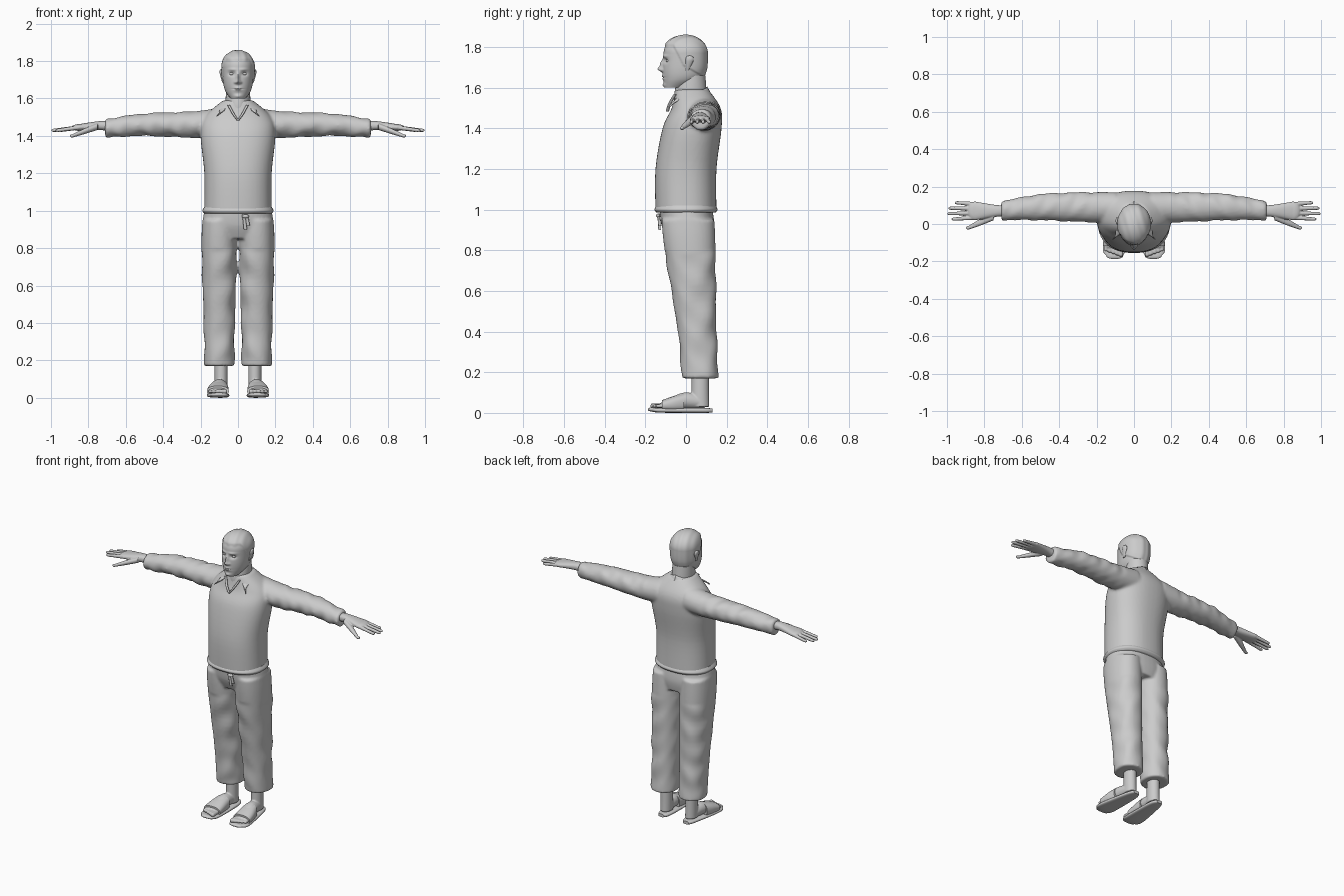
import bpy, bmesh
from math import sin, cos, pi, exp, copysign
from mathutils import Matrix, Vector

cube = bpy.data.objects.get("Cube")
if cube:
    bpy.data.objects.remove(cube)

grey = bpy.data.materials.new("plain_grey")
grey.use_nodes = True
shade = (0.6, 0.6, 0.6, 1)
grey.diffuse_color = shade
grey.node_tree.nodes["Principled BSDF"].inputs["Base Color"].default_value = shade


def ring(wide, deep, x=0, y=0, z=0):
    """One elliptical cross-section: centre followed by its two radii."""
    return Vector((x, y, z, wide, deep))


def spline(before, start, end, after, t):
    curve = 2 * before - 5 * start + 4 * end - after + t * (3 * (start - end) + after - before)
    return start + t / 2 * (end - before + t * curve)


def loft(axis, *rings, sides=32, steps=6, power=2.0, dome=0):
    """Skin smoothly through rings facing an axis; dome is the length of a rounded tip."""
    along = "xyz".index(axis)
    across, up = [i for i in range(3) if i != along]

    def add(bm):
        keys = [rings[0], *rings, rings[-1]]
        rows = [spline(*keys[i:i + 4], s / steps) for i in range(len(rings) - 1) for s in range(steps)]
        rows.append(rings[-1])
        if dome:
            for s in range(1, steps + 1):
                angle = pi / 2 * s / (steps + 0.3)
                tip = rings[-1].copy()
                tip[along] += dome * sin(angle)
                tip[3] *= cos(angle)
                tip[4] *= cos(angle)
                rows.append(tip)
        loops = []
        for row in rows:
            loop = []
            for j in range(sides):
                c, s = cos(2 * pi * j / sides), sin(2 * pi * j / sides)
                co = Vector(row[:3])
                co[across] += row[3] * copysign(abs(c) ** (2 / power), c)
                co[up] += row[4] * copysign(abs(s) ** (2 / power), s)
                loop.append(bm.verts.new(co))
            loops.append(loop)
        for low, high in zip(loops, loops[1:]):
            for j in range(sides):
                bm.faces.new((low[j], low[j - 1], high[j - 1], high[j]))
        bm.faces.new(loops[0])
        bm.faces.new(loops[-1])
    return add


def ball(centre, size):
    def add(bm):
        place = Matrix.Translation(centre) @ Matrix.Diagonal((*size, 1))
        bmesh.ops.create_uvsphere(bm, u_segments=20, v_segments=12, radius=1, matrix=place)
    return add


def build(name, *parts, mirror=True, voxel=0, relax=4, warp=None, thickness=0):
    """Join parts into one object, optionally warped, mirrored and fused into one skin."""
    bm = bmesh.new()
    for part in parts:
        part(bm)
    if warp:
        for vert in bm.verts:
            vert.co = warp(vert.co.copy())
    bmesh.ops.recalc_face_normals(bm, faces=bm.faces)
    mesh = bpy.data.meshes.new(name)
    bm.to_mesh(mesh)
    bm.free()
    mesh.materials.append(grey)
    ob = bpy.data.objects.new(name, mesh)
    bpy.context.collection.objects.link(ob)
    bpy.ops.object.select_all(action="DESELECT")
    ob.select_set(True)
    bpy.context.view_layer.objects.active = ob
    bpy.ops.object.shade_smooth_by_angle(angle=0.9)
    if thickness:
        ob.modifiers.new("thickness", "SOLIDIFY").thickness = thickness
    if mirror:
        ob.modifiers.new("mirror", "MIRROR").use_mirror_merge = False
    if voxel:
        blend = ob.modifiers.new("blend", "REMESH")
        blend.mode, blend.voxel_size, blend.use_smooth_shade = "VOXEL", voxel, True
        smooth = ob.modifiers.new("relax", "SMOOTH")
        smooth.factor, smooth.iterations = 0.5, relax


# Sweater: torso and sleeves fused together, with soft folds
def folds(p):
    ripple = 0.004 * sin(p.x * 60 + p.y * 40) * sin(p.x * 20 + p.z * 30)
    return p + Vector((0, ripple, ripple)) if p.x > 0.2 else p


torso = loft("z", ring(wide=0.18, deep=0.15, z=0.99), ring(wide=0.18, deep=0.15, z=1.2),
             ring(wide=0.2, deep=0.145, y=0.03, z=1.4), ring(wide=0.18, deep=0.12, y=0.05, z=1.5),
             ring(wide=0.08, deep=0.08, y=0.03, z=1.59), sides=48, power=2.3)
sleeve = loft("x", ring(wide=0.08, deep=0.08, x=0.1, y=0.09, z=1.47),
              ring(wide=0.08, deep=0.07, x=0.25, y=0.09, z=1.46),
              ring(wide=0.07, deep=0.06, x=0.5, y=0.09, z=1.46),
              ring(wide=0.05, deep=0.05, x=0.71, y=0.07, z=1.44), sides=40, steps=16)
build("sweater", torso, sleeve, voxel=0.009, warp=folds)
build("sweater_hem", loft("z", ring(wide=0.18, deep=0.145, z=0.985), ring(wide=0.19, deep=0.155, z=1),
                          ring(wide=0.18, deep=0.145, z=1.02), sides=48, power=2.3), mirror=False)


# Trousers: hips and loose legs
def creases(p):
    ripple = 0.004 * sin(p.z * 34 + p.x * 25) * sin(p.y * 30 + p.z * 10)
    return p + Vector((ripple, ripple, 0)) if p.z < 0.8 else p


hips = loft("z", ring(wide=0.18, deep=0.13, z=1), ring(wide=0.19, deep=0.13, y=0.01, z=0.92),
            ring(wide=0.17, deep=0.11, y=0.02, z=0.85), sides=48, power=2.3)
leg = loft("z", ring(wide=0.09, deep=0.13, x=0.1, y=0.01, z=0.95),
           ring(wide=0.095, deep=0.125, x=0.1, y=0.02, z=0.8),
           ring(wide=0.083, deep=0.095, x=0.1, y=0.055, z=0.4),
           ring(wide=0.08, deep=0.09, x=0.1, y=0.07, z=0.17), sides=40, steps=16, power=2.2)
build("trousers", hips, leg, voxel=0.008, warp=creases)
cords = [loft("z", ring(0.008, 0.006, x=x, y=-0.135, z=0.98), ring(0.009, 0.006, x=x + 0.01, y=-0.13, z=end))
         for x, end in ((0.03, 0.9), (0.045, 0.92))]
build("drawstring", ball((0.04, -0.137, 0.97), (0.02, 0.01, 0.01)), *cords, mirror=False)

# Hands: palm and thumb, then four evenly spread fingers
hand = [loft("x", ring(wide=0.03, deep=0.025, x=0.68, y=0.07, z=1.45),
             ring(wide=0.032, deep=0.024, x=0.74, y=0.07, z=1.455),
             ring(wide=0.05, deep=0.018, x=0.85, y=0.07, z=1.445), dome=0.04, power=2.3),
        loft("x", ring(wide=0.02, deep=0.018, x=0.75, y=0.04, z=1.45),
             ring(wide=0.018, deep=0.015, x=0.82, y=0.01, z=1.425),
             ring(wide=0.01, deep=0.009, x=0.885, y=-0.02, z=1.4), dome=0.015)]
for i in range(4):
    reach = 0.985 - 0.014 * (i - 1.3) ** 2
    spread = i - 1.5
    hand.append(loft("x", ring(0.012, 0.012, x=0.85, y=0.07 + spread * 0.024, z=1.445),
                     ring(0.009, 0.009, x=reach, y=0.07 + spread * 0.029, z=1.43), sides=16, dome=0.015))
build("hands", *hand, voxel=0.0035, relax=2)

# Feet: ankle, foot and a row of toes
foot = [loft("z", ring(wide=0.035, deep=0.042, x=0.09, y=0.07, z=0.2),
             ring(wide=0.035, deep=0.043, x=0.09, y=0.07, z=0.1),
             ring(wide=0.035, deep=0.045, x=0.09, y=0.07, z=0.03)),
        loft("y", ring(wide=0.03, deep=0.03, x=0.09, y=0.09, z=0.05),
             ring(wide=0.04, deep=0.04, x=0.1, y=-0.01, z=0.06),
             ring(wide=0.05, deep=0.014, x=0.11, y=-0.125, z=0.035))]
for i in range(5):
    x, tip, size = 0.07 + i * 0.02, i * 0.007 - 0.165, 0.013 - i * 0.001
    foot.append(loft("y", ring(size, size, x=x, y=-0.1, z=0.035),
                     ring(size, size, x=x, y=tip, z=0.034), sides=16, dome=-0.01))
build("feet", *foot, voxel=0.0045, relax=2)

# Slip-on sandals: flat sole and wide strap
build("sandal_soles", loft("y", ring(wide=0.02, deep=0.01, x=0.09, y=0.13, z=0.012),
                           ring(wide=0.04, deep=0.012, x=0.09, y=0.08, z=0.012),
                           ring(wide=0.06, deep=0.012, x=0.107, y=-0.12, z=0.013),
                           ring(wide=0.045, deep=0.01, x=0.103, y=-0.17, z=0.017), power=3, dome=-0.018))
build("sandal_straps", loft("y", ring(wide=0.047, deep=0.046, x=0.1, y=-0.01, z=0.05),
                            ring(wide=0.055, deep=0.04, x=0.105, y=-0.06, z=0.043),
                            ring(wide=0.059, deep=0.028, x=0.108, y=-0.117, z=0.035), power=2.4))


# Head: skull shaped by soft bumps, then a raised hair layer
def bump(p, push, wide, high, x=0, z=1.7):
    p.y -= push * exp(-((abs(p.x) - x) / wide) ** 2 - ((p.z - z) / high) ** 2)


def features(p):
    hairline = 1.8 if p.y < -0.06 else max(1.8 - 2 * (p.y + 0.06), 1.7 - 0.6 * max(p.y, 0))
    if p.y < -0.02:
        bump(p, push=0.022, wide=0.011, high=0.012, z=1.69)             # nose tip
        bump(p, push=0.015, wide=0.009, high=0.022, z=1.715)            # nose bridge
        bump(p, push=0.008, wide=0.007, high=0.007, x=0.014, z=1.686)   # nostrils
        bump(p, push=-0.013, wide=0.017, high=0.011, x=0.033, z=1.732)  # eye sockets
        bump(p, push=0.005, wide=0.022, high=0.007, x=0.03, z=1.755)    # brows
        bump(p, push=0.008, wide=0.02, high=0.014, z=1.65)              # lips
        bump(p, push=-0.007, wide=0.024, high=0.003, z=1.65)            # mouth line
        bump(p, push=0.008, wide=0.02, high=0.01, z=1.612)              # chin
    if p.z > hairline:
        lift = min(0.006, (p.z - hairline) / 2) + 0.001 * sin(p.x * 160 + p.y * 50)
        p += (p - Vector((0, 0, 1.74))).normalized() * lift
    return p


skull = loft("z", ring(wide=0.04, deep=0.05, y=-0.055, z=1.6), ring(wide=0.068, deep=0.09, y=-0.02, z=1.64),
             ring(wide=0.08, deep=0.106, y=-0.008, z=1.69), ring(wide=0.084, deep=0.106, y=-0.004, z=1.77),
             sides=112, steps=20, dome=0.084, power=2.1)
build("head", skull, mirror=False, warp=features)
build("eyes", ball((0.033, -0.089, 1.732), (0.0135, 0.01, 0.008)))
build("ears", loft("z", ring(wide=0.004, deep=0.008, x=0.08, y=0.005, z=1.685),
                   ring(wide=0.01, deep=0.02, x=0.087, y=0.016, z=1.73),
                   ring(wide=0.009, deep=0.019, x=0.089, y=0.018, z=1.745), dome=0.012))
build("neck", loft("z", ring(wide=0.06, deep=0.075, y=0.025, z=1.46), ring(wide=0.066, deep=0.08, y=0.022, z=1.56),
                   ring(wide=0.064, deep=0.067, y=0.028, z=1.66)), mirror=False)


# Shirt collar: band round the neck folding out to two points, and the open front edges
def collar(bm):
    count, folds_down, rows = 16, 4, []
    for i in range(count + 1):
        t = i / count
        around = Vector((sin(t * pi * 0.78), cos(t * pi * 0.78), 0))
        top = around * 0.08 + Vector((0, 0.025, 1.605 - 0.045 * t))
        low = around * 0.1 + Vector((0, 0.025, 1.567 - 0.012 * t))
        low = low.lerp(Vector((0.115, -0.086, 1.508)), t ** 5)
        rows.append([bm.verts.new(top.lerp(low, k / folds_down)) for k in range(folds_down + 1)])
    for p, q in zip(rows, rows[1:]):
        for k in range(folds_down):
            bm.faces.new((p[k], q[k], q[k + 1], p[k + 1]))


build("collar", collar, thickness=0.008)
build("neck_opening", loft("z", ring(0.007, 0.008, x=0.05, y=-0.055, z=1.565),
                           ring(0.007, 0.008, x=0.026, y=-0.08, z=1.52),
                           ring(0.006, 0.008, y=-0.092, z=1.482), sides=12))
